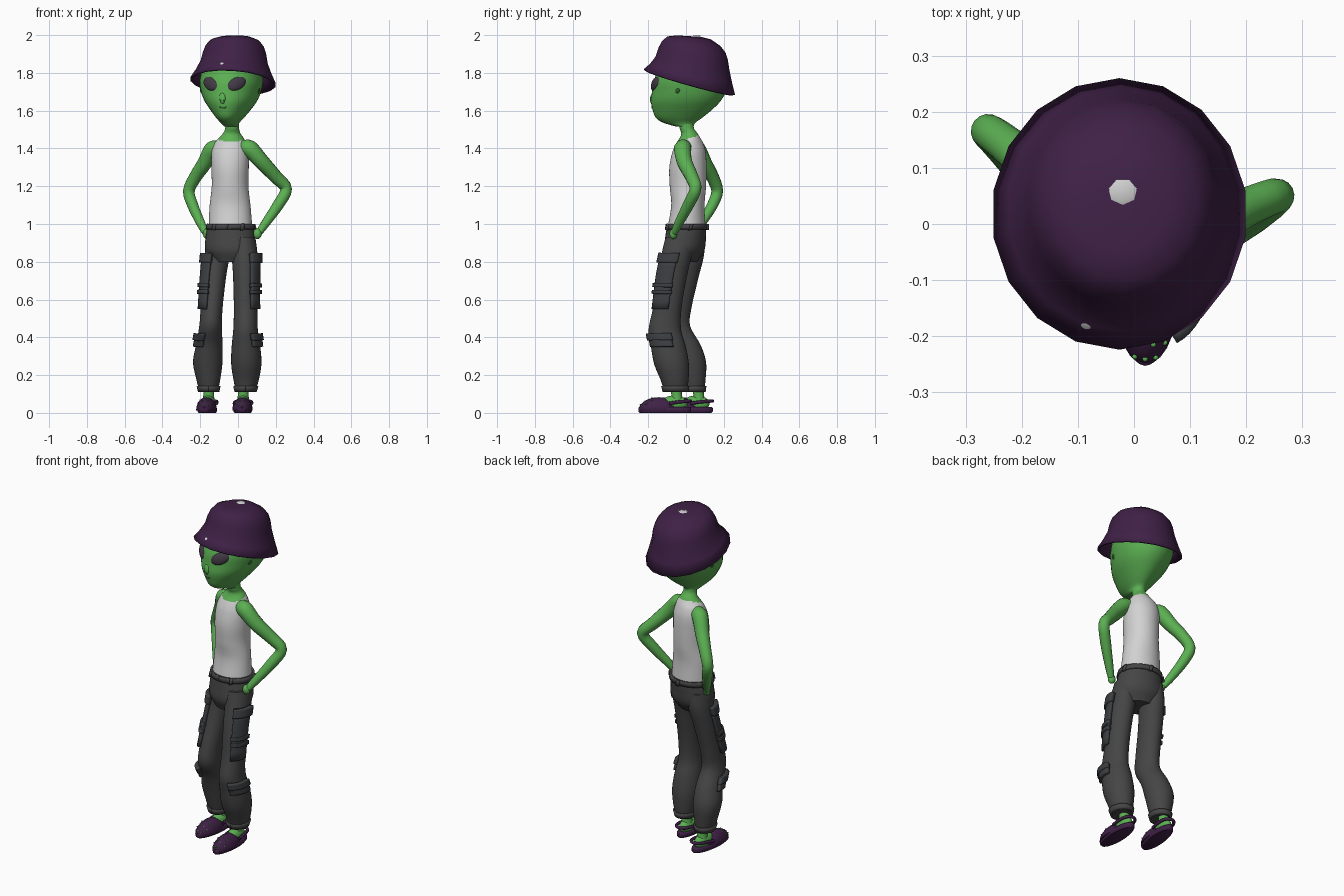
import bpy, bmesh, math
from mathutils import Vector, Matrix

if "Cube" in bpy.data.objects:
    bpy.data.objects.remove(bpy.data.objects["Cube"])


def mat(name, r, g, b):
    m = bpy.data.materials.new(name)
    m.diffuse_color = (r, g, b, 1)
    m.use_nodes = True
    m.node_tree.nodes["Principled BSDF"].inputs["Base Color"].default_value = m.diffuse_color
    return m


GREEN = mat("green_skin", .105, .43, .085)
DARK_GREEN = mat("dark_green", .03, .13, .025)
PURPLE = mat("purple", .05, .015, .062)
WHITE = mat("off_white", .64, .64, .64)
GREY = mat("trouser_grey", .06, .06, .062)
POCKET = mat("pocket_grey", .046, .05, .055)
EYE = mat("eye_dark", .055, .042, .06)


def finish(name, bm, *mats, angle=50, fix=True):
    if fix:
        bmesh.ops.recalc_face_normals(bm, faces=bm.faces[:])
    me = bpy.data.meshes.new(name)
    bm.to_mesh(me)
    bm.free()
    ob = bpy.data.objects.new(name, me)
    bpy.context.collection.objects.link(ob)
    for m in mats:
        me.materials.append(m)
    bpy.ops.object.select_all(action='DESELECT')
    ob.select_set(True)
    bpy.context.view_layer.objects.active = ob
    bpy.ops.object.shade_smooth_by_angle(angle=math.radians(angle))
    return ob


def solidify(ob, t, offset=0):
    m = ob.modifiers.new("thickness", 'SOLIDIFY')
    m.thickness, m.offset = t, offset


# A section is (z, cx, cy, rx, ry, tilt_x, tilt_y, yaw); angle 0 faces the front
def full(k):
    return tuple(k) + (0,) * (8 - len(k))


def at(keys, z):
    ks = sorted(full(k) for k in keys)
    z = min(max(z, ks[0][0]), ks[-1][0])
    i = max(j for j in range(len(ks) - 1) if ks[j][0] <= z)

    def slope(j, c):
        a, b = ks[max(j - 1, 0)], ks[min(j + 1, len(ks) - 1)]
        return (b[c] - a[c]) / (b[0] - a[0])
    a, b = ks[i], ks[i + 1]
    h = b[0] - a[0]
    t = (z - a[0]) / h
    return (z,) + tuple((2*t**3 - 3*t*t + 1) * a[c] + (t**3 - 2*t*t + t) * h * slope(i, c)
                        + (3*t*t - 2*t**3) * b[c] + (t**3 - t*t) * h * slope(i + 1, c)
                        for c in range(1, 8))


def point(k, a, d=0):
    z, cx, cy, rx, ry, tx, ty, yaw = full(k)
    x, y = (rx + d) * math.sin(a), -(ry + d) * math.cos(a)
    x, y = x * math.cos(yaw) - y * math.sin(yaw), x * math.sin(yaw) + y * math.cos(yaw)
    return Vector((cx + x, cy + y, z + tx * x + ty * y))


def bridge(bm, rows, closed=True):
    vs = [[bm.verts.new(p) for p in r] for r in rows]
    n = len(vs[0])
    for r, s in zip(vs, vs[1:]):
        for i in range(n if closed else n - 1):
            j = (i + 1) % n
            bm.faces.new((r[i], r[j], s[j], s[i]))
    return vs


def loft(name, keys, *mats, seg=32, steps=30, smooth=True, caps=(True, True), angle=50):
    bm = bmesh.new()
    if smooth:
        z0, z1 = keys[0][0], keys[-1][0]
        keys = [at(keys, z0 + (z1 - z0) * i / steps) for i in range(steps + 1)]
    vs = bridge(bm, [[point(k, 2 * math.pi * i / seg) for i in range(seg)] for k in keys])
    for c, r in zip(caps, (vs[0], vs[-1])):
        if c:
            bm.faces.new(r)
    return finish(name, bm, *mats, angle=angle)


# Thick cloth panel that follows a lofted surface
def panel(name, keys, z0, z1, a0, a1, d, m, rows=6, cols=10):
    a0, a1 = math.radians(a0), math.radians(a1)
    bm = bmesh.new()
    bridge(bm, [[point(at(keys, z0 + (z1 - z0) * i / rows), a0 + (a1 - a0) * j / cols, d / 2)
                 for j in range(cols + 1)] for i in range(rows + 1)], closed=False)
    solidify(finish(name, bm, m), d + .004)


# Low oval dome that follows a lofted surface
def dome(name, keys, a, z, da, dz, height, m, lean=0, lift=.002, bend=0):
    bm = bmesh.new()
    rows = []
    for i in range(8):
        r = max(1 - i / 7, .02)
        row = []
        for j in range(24):
            u, v = r * math.cos(j * math.pi / 12), r * math.sin(j * math.pi / 12)
            zz = z + dz * v + lean * u + bend * u * u
            row.append(point(at(keys, zz), a + da * u, lift + height * math.sqrt(1 - r * r)))
        rows.append(row)
    vs = bridge(bm, rows)
    bm.faces.new(vs[-1])
    finish(name, bm, m)


def tube(name, pts, radii, m, seg=16, sub=4):
    P = [Vector(p) for p in pts]
    n = len(P)
    path = []
    for i in range(n - 1):
        a, b, c, d = P[max(i - 1, 0)], P[i], P[i + 1], P[min(i + 2, n - 1)]
        for s in range(sub):
            t = s / sub
            path.append((b + .5 * t * (c - a + t * (2*a - 5*b + 4*c - d + t * (3*(b - c) + d - a))),
                         radii[i] * (1 - t) + radii[i + 1] * t))
    path.append((P[-1], radii[-1]))
    bm = bmesh.new()
    rows = []
    for i, (p, r) in enumerate(path):
        t = path[min(i + 1, len(path) - 1)][0] - path[max(i - 1, 0)][0]
        u = t.cross(Vector((.3, 1, .2))).normalized()
        v = t.cross(u).normalized()
        rows.append([p + r * (math.cos(q) * u + math.sin(q) * v)
                     for q in (2 * math.pi * k / seg for k in range(seg))])
    vs = bridge(bm, rows)
    bm.faces.new(vs[0])
    bm.faces.new(vs[-1])
    return finish(name, bm, m)


def ball(name, c, r, m, flat=None, seg=24):
    bm = bmesh.new()
    bmesh.ops.create_uvsphere(bm, u_segments=seg, v_segments=seg // 2, radius=1)
    for v in bm.verts:
        v.co = Vector((v.co[i] * r[i] + c[i] for i in range(3)))
        if flat is not None:
            v.co.z = max(v.co.z, flat)
    return finish(name, bm, m)


# Head, turned slightly to one side
Y = -.24
head = [(z, x, (f + b) / 2, w, (b - f) / 2, 0, 0, Y) for z, x, f, b, w in (
    (1.515, -.035, -.05, .04, .036), (1.535, -.042, -.12, .05, .046),
    (1.56, -.042, -.16, .085, .068), (1.60, -.04, -.178, .135, .10),
    (1.65, -.038, -.188, .185, .135), (1.70, -.037, -.182, .213, .156),
    (1.76, -.035, -.172, .222, .166), (1.85, -.03, -.13, .18, .145), (1.92, -.02, -.06, .12, .09))]
loft("head", head, GREEN, steps=40, seg=40)
for s, side in ((-1, "right"), (1, "left")):
    dome(side + "_eye", head, s * .47, 1.743, .29, .035, .010, EYE, lean=s * .010)
    dome(side + "_ear_hole", head, s * 1.45, 1.705, .06, .013, .004, DARK_GREEN)
    dome(side + "_nostril", head, s * .06, 1.652, .025, .004, .001, DARK_GREEN, lift=.009)
dome("nose", head, 0, 1.665, .12, .03, .010, GREEN, lift=-.002)
dome("mouth", head, 0, 1.615, .2, .004, .002, DARK_GREEN, bend=.007)

# Bucket hat
hat = [(1.752, -.026, .018, .228, .242, -.07, -.28), (1.80, -.023, .026, .203, .217, -.06, -.22),
       (1.853, -.02, .034, .180, .195, -.05, -.17), (1.90, -.018, .038, .17, .184, -.04, -.18),
       (1.938, -.017, .042, .156, .168, -.03, -.19), (1.968, -.017, .042, .132, .14, -.02, -.18),
       (1.988, -.017, .042, .085, .09, 0, -.12), (1.993, -.017, .045, .03, .03, 0, -.05)]
solidify(loft("bucket_hat", hat, PURPLE, seg=18, smooth=False, caps=(False, True), angle=40), .012, -1)
# Small pale patches on the hat
loft("crown_patch", [(1.995, -.02, .058, .026, .024), (1.9975, -.02, .058, .02, .018)],
     WHITE, seg=7, smooth=False)
dome("brim_patch", hat, -.31, 1.80, .045, .008, .001, WHITE, lift=.002)

# Torso: vest below the sloping neckline, skin above
torso = [(.98, -.04, .003, .116, .10, 0, 0, -.1), (1.1, -.042, .01, .108, .088, 0, 0, -.1),
         (1.2, -.042, .01, .097, .096, 0, 0, -.15), (1.3, -.042, .01, .099, .098, 0, 0, -.2),
         (1.38, -.042, .016, .098, .088, 0, 0, -.2), (1.43, -.04, .02, .083, .07, 0, 0, -.2),
         (1.46, -.035, .021, .062, .052), (1.48, -.033, .018, .046, .043),
         (1.505, -.031, .005, .037, .038), (1.55, -.033, 0, .037, .04)]
body = loft("vest_and_neck", torso, WHITE, GREEN, seg=64, steps=90)
for f in body.data.polygons:
    if f.center.z > 1.455 + .3 * (f.center.y - .02):
        f.material_index = 1

# Arms bent with hands at the hips
tube("left_arm", [(.02, .0, 1.40), (.06, -.018, 1.40), (.125, -.008, 1.33), (.20, .03, 1.25),
                  (.255, .05, 1.185), (.212, .012, 1.10), (.15, -.035, 1.01), (.112, -.062, .955)],
     [.036, .046, .041, .035, .031, .030, .024, .018], GREEN)
tube("right_arm", [(-.09, .035, 1.40), (-.135, .06, 1.395), (-.178, .10, 1.32), (-.225, .14, 1.25),
                   (-.26, .165, 1.175), (-.24, .14, 1.10), (-.20, .085, 1.01), (-.172, .045, .955)],
     [.036, .045, .039, .034, .031, .029, .024, .018], GREEN)
ball("left_hand", (.103, -.067, .948), (.022, .02, .028), GREEN)
ball("right_hand", (-.165, .036, .948), (.02, .022, .028), GREEN)

# Trousers
hips = [(.80, -.04, -.018, .09, .075, 0, 0, -.3), (.86, -.04, -.01, .134, .105, 0, 0, -.25),
        (.93, -.04, -.002, .132, .107, 0, 0, -.2), (1.0, -.04, .004, .119, .103, 0, 0, -.1)]
loft("trouser_hips", hips, GREY)
panel("waistband", hips, .972, 1.003, 0, 360, .006, GREY, 2, 40)
for a in (-110, -35, 35, 110, 180):
    panel("belt_loop", hips, .968, 1.004, a - 4, a + 4, .014, GREY, 2, 2)
left = [(.93, .03, -.02, .062, .088), (.84, .035, -.048, .068, .082), (.72, .038, -.075, .064, .08),
        (.55, .04, -.10, .062, .076), (.44, .04, -.112, .065, .086), (.36, .042, -.095, .075, .092),
        (.26, .044, -.077, .08, .092), (.17, .043, -.06, .066, .073), (.11, .04, -.055, .05, .06)]
right = [(.93, -.105, .01, .062, .085), (.84, -.11, .016, .066, .08), (.72, -.125, -.008, .062, .075),
         (.55, -.14, -.05, .058, .078), (.46, -.145, -.058, .06, .08), (.36, -.152, -.005, .07, .082),
         (.27, -.16, .023, .078, .083), (.17, -.157, .035, .062, .068), (.11, -.155, .04, .048, .056)]
for side, s, leg in (("left", 1, left), ("right", -1, right)):
    loft(side + "_trouser_leg", leg[::-1], GREY, steps=40)
    panel(side + "_hem", leg, .112, .142, 0, 360, .006, GREY, 2, 32)
    # Cargo pockets with flaps and straps on the outer side
    for part, z0, z1, a0, a1, d in (("pocket", .55, .82, 25, 95, .014), ("flap", .795, .845, 22, 98, .024),
                                    ("strap", .665, .685, 22, 98, .023), ("low_strap", .63, .65, 22, 98, .023),
                                    ("knee_pocket", .35, .40, 25, 105, .014), ("knee_flap", .385, .42, 22, 108, .022)):
        panel(side + "_" + part, leg, z0, z1, s * a0, s * a1, d, POCKET)

# Clogs, built at the origin with the heel at the back and then placed
for side, loc, yaw in (("left", (.03, .012, 0), -.04), ("right", (-.148, .128, 0), -.12)):
    parts = [loft(side + "_sole", [(0, 0, -.125, .043, .132), (.008, 0, -.125, .049, .140),
                                   (.026, 0, -.125, .049, .140), (.030, 0, -.125, .045, .135)],
                  PURPLE, smooth=False)]
    c, r = Vector((0, -.155, .015)), Vector((.054, .108, .068))
    parts.append(ball(side + "_clog_upper", c, r, PURPLE, flat=.012))
    parts.append(tube(side + "_heel_strap", [(.046, -.10, .05), (.043, -.05, .058), (.03, -.005, .062),
                                             (0, .012, .063), (-.03, -.005, .062), (-.043, -.05, .058),
                                             (-.046, -.10, .05)], [.009] * 7, PURPLE, seg=8))
    parts.append(ball(side + "_foot", (0, -.075, .05), (.036, .072, .042), GREEN))
    parts.append(tube(side + "_ankle", [(0, -.058, .04), (0, -.062, .10), (0, -.066, .17)],
                      [.034, .028, .030], GREEN))
    # Vent holes on the upper
    for row, count in ((25, 3), (48, 4), (70, 3)):
        for i in range(count):
            t = math.radians((i - (count - 1) / 2) * 32)
            e = math.radians(row)
            n = Vector((math.sin(t) * math.sin(e + .3), -math.cos(e), math.sin(e) * math.cos(t))).normalized()
            p = c + Vector((n.x * r.x, n.y * r.y, n.z * r.z))
            parts.append(ball(side + "_vent", p, (.005, .005, .004), GREEN, seg=8))
    for o in parts:
        o.data.transform(Matrix.Translation(loc) @ Matrix.Rotation(yaw, 4, 'Z'))
